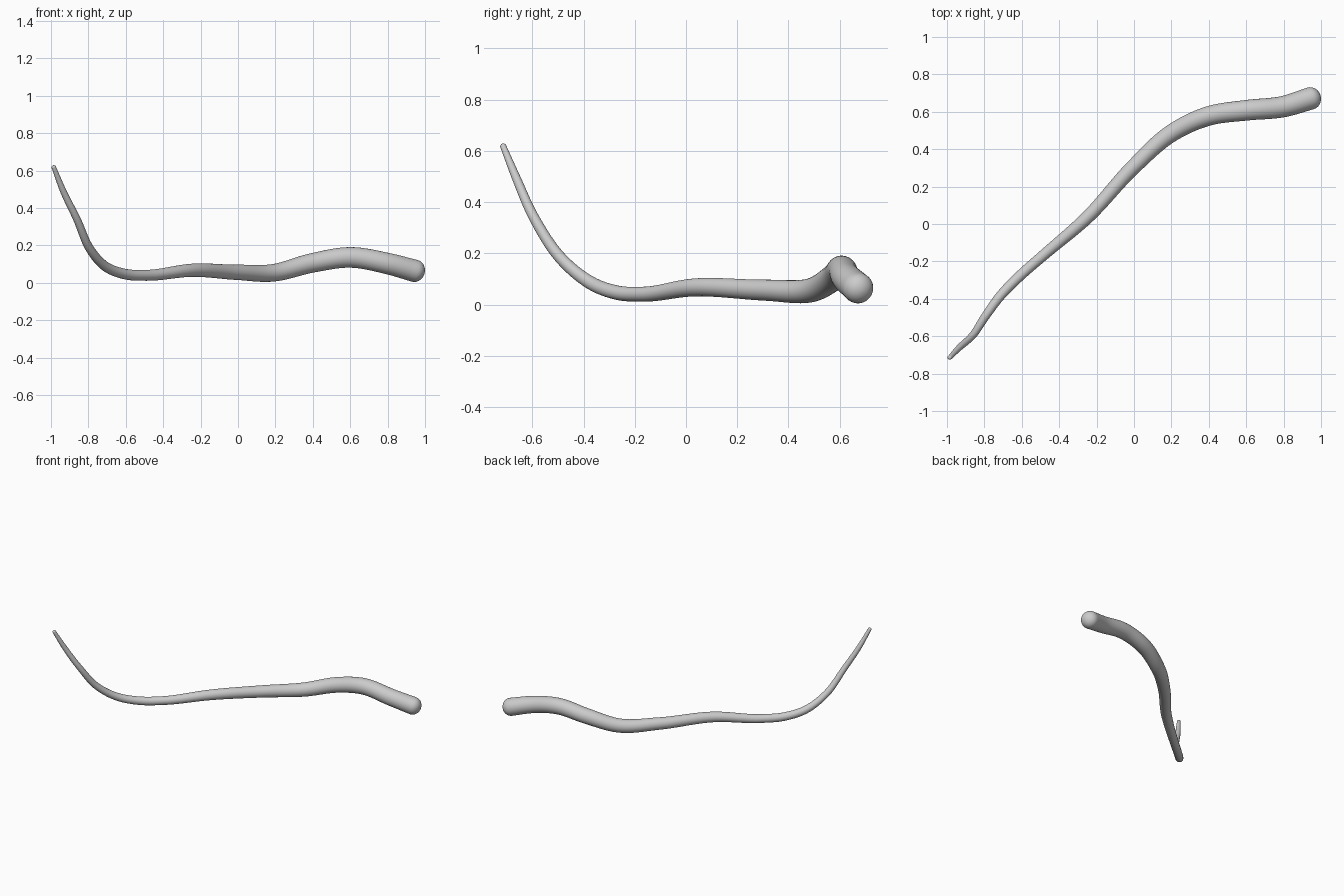
import bpy, bmesh, math
from mathutils import Vector

if "Cube" in bpy.data.objects:
    bpy.data.objects.remove(bpy.data.objects["Cube"])

# Centre line and radius of the tapering tail: x, y, z, r
PATH = [
    (-0.985, -0.714, 0.618, 0.012),
    (-0.935, -0.662, 0.492, 0.017),
    (-0.862, -0.595, 0.342, 0.020),
    (-0.792, -0.490, 0.182, 0.023),
    (-0.705, -0.373, 0.085, 0.026),
    (-0.60, -0.268, 0.046, 0.028),
    (-0.49, -0.172, 0.040, 0.029),
    (-0.25, 0.035, 0.067, 0.035),
    (0.00, 0.308, 0.056, 0.041),
    (0.20, 0.485, 0.055, 0.047),
    (0.40, 0.578, 0.107, 0.052),
    (0.60, 0.608, 0.136, 0.055),
    (0.80, 0.628, 0.103, 0.057),
    (0.945, 0.672, 0.064, 0.060),
]
SIDES, STEPS, CAP = 32, 8, 7


def smooth_path(points):
    """Catmull-Rom samples through 4D points (position + radius)."""
    p = [Vector(q) for q in points]
    p = [2 * p[0] - p[1]] + p + [2 * p[-1] - p[-2]]
    out = []
    for a, b, c, d in zip(p, p[1:], p[2:], p[3:]):
        # centripetal-style tangents, scaled to uneven point spacing
        ta, tb, tc = (max((v - u).length, 1e-6) for u, v in ((a, b), (b, c), (c, d)))
        m0 = tb * ((b - a) / ta * tb + (c - b) / tb * ta) / (ta + tb)
        m1 = tb * ((c - b) / tb * tc + (d - c) / tc * tb) / (tb + tc)
        for i in range(STEPS):
            t = i / STEPS
            out.append(b * (2*t**3 - 3*t**2 + 1) + m0 * (t**3 - 2*t**2 + t)
                       + c * (3*t**2 - 2*t**3) + m1 * (t**3 - t**2))
    out.append(p[-2])
    return [(q.to_3d(), q.w) for q in out]


def cap_rings(centre, radius, outward):
    """Shrinking rings that round off an end, from the rim outwards."""
    angles = [math.pi / 2 * i / CAP for i in range(1, CAP)] + [math.pi / 2 * 0.985]
    return [(centre + outward * radius * 0.9 * math.sin(a), radius * math.cos(a), outward)
            for a in angles]


# Rings along the body, with rounded ends
body = smooth_path(PATH)
n = len(body)
rings = [(c, r, (body[min(i + 1, n - 1)][0] - body[max(i - 1, 0)][0]).normalized())
         for i, (c, r) in enumerate(body)]
start, end = rings[0], rings[-1]
head = [(c, r, -d) for c, r, d in cap_rings(start[0], start[1], -start[2])]
rings = head[::-1] + rings + cap_rings(*end)

# Sweep the rings, carrying the side vector along so the tube does not twist
bm = bmesh.new()
side = Vector((0, 0, 1))
loops = []
for c, r, d in rings:
    side = (side - d * side.dot(d)).normalized()
    up = d.cross(side)
    loops.append([bm.verts.new(c + r * (side * math.cos(a) + up * math.sin(a)))
                  for a in (2 * math.pi * k / SIDES for k in range(SIDES))])
for lo, hi in zip(loops, loops[1:]):
    for k in range(SIDES):
        j = (k + 1) % SIDES
        bm.faces.new((lo[k], lo[j], hi[j], hi[k]))
bm.faces.new(loops[0][::-1])
bm.faces.new(loops[-1])
bmesh.ops.recalc_face_normals(bm, faces=bm.faces)
for f in bm.faces:
    f.smooth = True

mesh = bpy.data.meshes.new("tail")
bm.to_mesh(mesh)
bm.free()
bpy.context.collection.objects.link(bpy.data.objects.new("tail", mesh))
